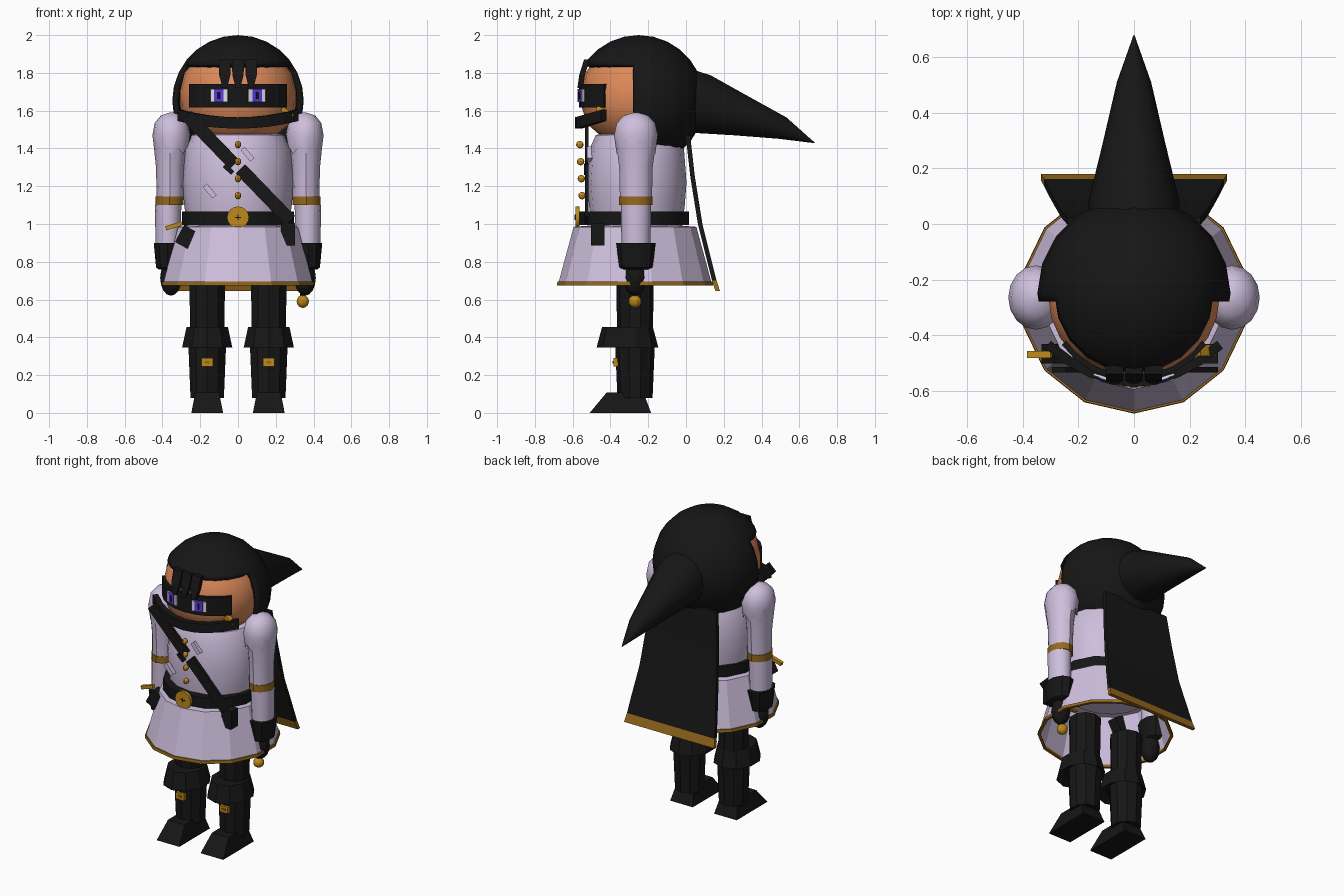
import bpy, bmesh, math
from mathutils import Vector, Matrix

cube = bpy.data.objects.get("Cube")
if cube:
    bpy.data.objects.remove(cube, do_unlink=True)


def material(name, rgb):
    m = bpy.data.materials.new(name)
    m.use_nodes = True
    m.diffuse_color = (*rgb, 1)
    m.node_tree.nodes["Principled BSDF"].inputs["Base Color"].default_value = (*rgb, 1)
    return m


BLACK = material("black", (0.008, 0.008, 0.008))
LILAC = material("pale lilac", (0.62, 0.52, 0.72))
SKIN = material("skin", (0.72, 0.25, 0.1))
GOLD = material("gold", (0.52, 0.25, 0.01))
TRIM = material("bronze trim", (0.3, 0.14, 0.012))
WHITE = material("eye white", (0.8, 0.8, 0.88))
VIOLET = material("violet", (0.11, 0.04, 0.75))
CY = -0.265  # body axis


def finish(name, bm, mat, smooth=True):
    bmesh.ops.recalc_face_normals(bm, faces=bm.faces)
    me = bpy.data.meshes.new(name)
    bm.to_mesh(me)
    bm.free()
    me.materials.append(mat)
    ob = bpy.data.objects.new(name, me)
    bpy.context.collection.objects.link(ob)
    if smooth:
        bpy.ops.object.select_all(action="DESELECT")
        ob.select_set(True)
        bpy.context.view_layer.objects.active = ob
        bpy.ops.object.shade_smooth_by_angle(angle=math.radians(35))
    return ob


def loft(name, rings, mat, smooth=True, caps=True):
    """Skin a list of closed rings."""
    bm = bmesh.new()
    vs = [[bm.verts.new(p) for p in r] for r in rings]
    n = len(vs[0])
    for a, b in zip(vs, vs[1:]):
        for i in range(n):
            j = (i + 1) % n
            bm.faces.new((a[i], a[j], b[j], b[i]))
    if caps:
        bm.faces.new(vs[0])
        bm.faces.new(vs[-1])
    return finish(name, bm, mat, smooth)


def lathe(name, profile, mat, x=0, y=CY, sides=14, sy=1.0, smooth=True, caps=True, scallop=0):
    """Revolve (radius, z) points about a vertical axis."""
    rings = []
    for k, (r, z) in enumerate(profile):
        last = k == len(profile) - 1
        rings.append([(x + r * math.sin(t), y - r * sy * math.cos(t),
                       z + (scallop if last and i % 2 else 0))
                      for i in range(sides) for t in [math.tau * i / sides]])
    return loft(name, rings, mat, smooth, caps)


def box(name, loc, size, mat, roll=0.0):
    bm = bmesh.new()
    bmesh.ops.create_cube(bm, size=1)
    m = Matrix.Translation(loc) @ Matrix.Rotation(roll, 4, "Y") @ Matrix.Diagonal((*size, 1))
    bmesh.ops.transform(bm, matrix=m, verts=bm.verts)
    return finish(name, bm, mat, False)


def ball(name, loc, radii, mat, u=12, v=8):
    bm = bmesh.new()
    bmesh.ops.create_uvsphere(bm, u_segments=u, v_segments=v, radius=1)
    bmesh.ops.transform(bm, matrix=Matrix.Translation(loc) @ Matrix.Diagonal((*radii, 1)), verts=bm.verts)
    return finish(name, bm, mat)


def band(name, path, height, thick, mat):
    """Upright strip along a path, thickened both ways."""
    bm = bmesh.new()
    rows = [[bm.verts.new((x, y, z + d * height / 2)) for d in (-1, 1)] for x, y, z in path]
    for a, b in zip(rows, rows[1:]):
        bm.faces.new((a[0], b[0], b[1], a[1]))
    ob = finish(name, bm, mat, False)
    mod = ob.modifiers.new("thickness", "SOLIDIFY")
    mod.thickness, mod.offset = thick, 0
    return ob


def cone(name, stations, mat, sides=14):
    """Round taper through (centre, radius) stations in the x = 0 plane."""
    rings = []
    for k, (c, r) in enumerate(stations):
        a = Vector(stations[max(k - 1, 0)][0])
        b = Vector(stations[min(k + 1, len(stations) - 1)][0])
        q = (b - a).to_track_quat("Z", "Y")
        rings.append([Vector(c) + q @ Vector((r * math.cos(t), r * math.sin(t), 0))
                      for t in (math.tau * i / sides for i in range(sides))])
    return loft(name, rings, mat)


# Torso, belt and skirt
lathe("torso", [(0.265, 0.96), (0.285, 1.1), (0.295, 1.22), (0.28, 1.4), (0.245, 1.47), (0.15, 1.5)],
      LILAC, y=-0.26, sides=16, sy=0.89)
lathe("belt", [(0.285, 0.995), (0.305, 0.995), (0.305, 1.065), (0.285, 1.065)], BLACK, y=-0.275, sy=0.95)
lathe("skirt", [(0.2, 0.995), (0.325, 0.985), (0.405, 0.69)], LILAC, y=-0.27, smooth=False, caps=False)
lathe("skirt_hem", [(0.4, 0.695), (0.411, 0.695), (0.413, 0.675), (0.395, 0.675), (0.4, 0.695)],
      TRIM, y=-0.27, smooth=False, caps=False)

# Belt buckle, coat buttons and cloth loops
buckle = lathe("buckle", [(0.058, -0.01), (0.058, 0.01)], GOLD, y=0, sides=16)
buckle.rotation_euler.x = math.pi / 2
buckle.location = (0, -0.575, 1.035)
for size in ((0.03, 0.006), (0.006, 0.03)):
    box("buckle_mark", (0, -0.587, 1.035), (size[0], 0.004, size[1]), BLACK)
for k in range(4):
    ball("button", (0, -0.55 - 0.004 * k, 1.15 + 0.09 * k), (0.017, 0.02, 0.02), GOLD, 8, 6)
for x, z in ((-0.15, 1.175), (0.05, 1.37)):
    box("cloth_loop", (x, -0.508, z), (0.028, 0.03, 0.08), LILAC, -math.radians(40))

# Chest strap in two lengths with a loose keeper between
tilt = math.radians(46)
box("upper_strap", (-0.145, -0.525, 1.445), (0.36, 0.02, 0.07), BLACK, tilt)
box("strap_keeper", (-0.05, -0.53, 1.29), (0.025, 0.02, 0.06), BLACK, -tilt)
box("lower_strap", (0.145, -0.525, 1.155), (0.38, 0.02, 0.07), BLACK, tilt)
box("left_pouch", (0.265, -0.467, 0.945), (0.075, 0.07, 0.12), BLACK)
box("right_pouch", (-0.275, -0.467, 0.93), (0.08, 0.07, 0.1), BLACK, math.radians(28))
box("dagger_hilt", (-0.34, -0.47, 0.99), (0.09, 0.025, 0.022), GOLD, -math.radians(17))

# Arms
for s, side in ((1, "left"), (-1, "right")):
    lathe(side + "_upper_arm", [(0.07, 1.1), (0.074, 1.3), (0.09, 1.45)], LILAC, s * 0.36, sides=12, sy=1.2)
    lathe(side + "_shoulder_puff", [(0.01, 1.59), (0.055, 1.575), (0.088, 1.535), (0.1, 1.47), (0.088, 1.37)],
          LILAC, s * 0.353, sides=16, sy=1.16, scallop=0.035)
    lathe(side + "_arm_band", [(0.074, 1.1), (0.074, 1.145)], TRIM, s * 0.363, sides=12, sy=1.2)
    lathe(side + "_forearm", [(0.066, 0.86), (0.07, 1.1)], LILAC, s * 0.37, sides=12, sy=1.15)
    lathe(side + "_glove_cuff", [(0.05, 0.76), (0.065, 0.77), (0.078, 0.9), (0.06, 0.9)],
          BLACK, s * 0.372, sides=10, sy=1.35)
    ball(side + "_hand", (s * 0.355, -0.27, 0.715), (0.06, 0.06, 0.095), BLACK, 10, 8)

# Weapon grip held in the left hand
lathe("grip", [(0.015, 0.6), (0.015, 0.72)], BLACK, 0.343, -0.27, 8)
ball("pommel", (0.343, -0.27, 0.59), (0.034, 0.034, 0.034), GOLD, 10, 8)

# Legs, boots and feet
for s, side in ((1, "left"), (-1, "right")):
    x = s * 0.163
    lathe(side + "_thigh", [(0.093, 0.34), (0.1, 0.72)], BLACK, x, -0.27, 10)
    lathe(side + "_boot_shaft", [(0.093, 0.08), (0.105, 0.36)], BLACK, x, -0.27, 10)
    lathe(side + "_boot_cuff", [(0.1, 0.37), (0.14, 0.345), (0.115, 0.455), (0.09, 0.455)],
          BLACK, x, -0.31, 10, 1.17, False)
    box(side + "_boot_buckle", (x, -0.37, 0.268), (0.06, 0.03, 0.044), GOLD)
    box(side + "_boot_buckle_slot", (x, -0.387, 0.268), (0.025, 0.005, 0.012), TRIM)
    loft(side + "_foot", [[(x - w, a, z), (x + w, a, z), (x + w, b, z), (x - w, b, z)]
                          for w, a, b, z in ((0.084, -0.51, -0.185, 0), (0.063, -0.42, -0.225, 0.108))],
         BLACK, False)

# Face
lathe("face", [(0.05, 1.455), (0.2, 1.468), (0.275, 1.53), (0.306, 1.62), (0.308, 1.7), (0.285, 1.8), (0.22, 1.88)],
      SKIN, sides=24, sy=0.94)

# Hood: a sphere with the face opening cut away
bm = bmesh.new()
bmesh.ops.create_uvsphere(bm, u_segments=20, v_segments=14, radius=0.348)
bmesh.ops.translate(bm, verts=bm.verts, vec=(0, -0.25, 1.652))
OPEN_Y, OPEN_Z = -0.28, 1.845
for co, no in (((0, OPEN_Y, 0), (0, 1, 0)), ((0, 0, OPEN_Z), (0, 0, 1))):
    bmesh.ops.bisect_plane(bm, geom=bm.verts[:] + bm.edges[:] + bm.faces[:], plane_co=co, plane_no=no)
hole = [f for f in bm.faces if f.calc_center_median().y < OPEN_Y and f.calc_center_median().z < OPEN_Z]
bmesh.ops.delete(bm, geom=hole, context="FACES")
hood = finish("hood", bm, BLACK)
mod = hood.modifiers.new("thickness", "SOLIDIFY")
mod.thickness, mod.offset = 0.03, -1
cone("hood_tail", [((0, 0.0, 1.66), 0.165), ((0, 0.085, 1.635), 0.163), ((0, 0.29, 1.575), 0.113),
                   ((0, 0.51, 1.508), 0.062), ((0, 0.68, 1.43), 0.002)], BLACK)

# Fringe of hair spikes
for x in (-0.07, 0, 0.07):
    loft("hair_spike", [[(x - w, y, z), (x + w, y, z), (x + w, y + 0.03, z), (x - w, y + 0.03, z)]
                        for w, y, z in ((0.032, -0.54, 1.87), (0.03, -0.565, 1.79), (0.012, -0.575, 1.72))],
         BLACK, False)

# Eye mask with eyes
arc = [math.radians(a) for a in range(-56, 57, 14)]
band("eye_mask", [(0.305 * math.sin(a), CY - 0.292 * math.cos(a), 1.68) for a in arc], 0.125, 0.02, BLACK)
for s, side in ((1, "left"), (-1, "right")):
    eye = Matrix.Translation((s * 0.1, -0.556, 1.68)) @ Matrix.Rotation(s * math.radians(18), 4, "Z")
    for part, w, h, d, mat in (("white", 0.095, 0.068, 0.0, WHITE), ("iris", 0.052, 0.068, 0.004, VIOLET),
                               ("pupil", 0.014, 0.036, 0.008, BLACK)):
        plate = box(side + "_eye_" + part, (0, -d, 0), (w, 0.009, h), mat)
        plate.matrix_world = eye

# Rolled scarf under the mask, with its pin
band("face_scarf", [(0.31 * t, -0.57 + 0.135 * t * t, 1.535 + 0.04 * t * t)
                    for t in (k / 4 for k in range(-4, 5))], 0.06, 0.035, BLACK)
box("scarf_pin", (0.26, -0.455, 1.59), (0.07, 0.04, 0.025), GOLD, math.radians(38))

# Cape with a bronze lower border
rows = [(0.24, 0.01, 1.47), (0.262, 0.035, 1.25), (0.285, 0.075, 1.0), (0.31, 0.12, 0.82),
        (0.325, 0.15, 0.7), (0.335, 0.168, 0.645)]


def sheet(name, part, mat):
    loft(name, [[(-w, y - 0.012, z), (w, y - 0.012, z), (w, y + 0.012, z), (-w, y + 0.012, z)]
                for w, y, z in part], mat, False)


sheet("cape", rows[:-1], BLACK)
sheet("cape_border", rows[-2:], TRIM)
